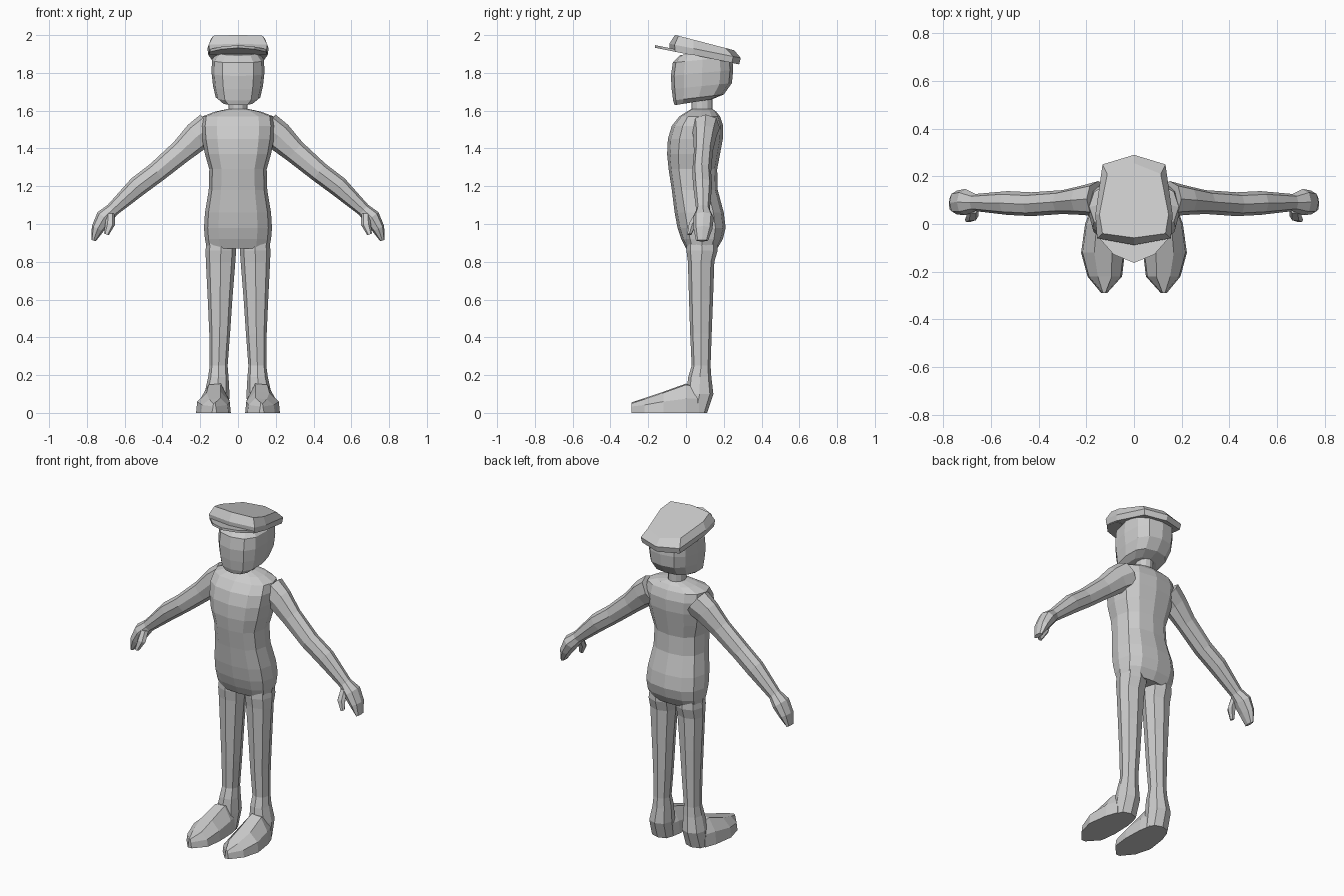
import bpy, bmesh
from math import sin, cos, pi
from mathutils import Vector


def loft(name, rings, mirror=False):
    """Skin a list of equal-length point rings and close both ends."""
    bm = bmesh.new()
    rows = [[bm.verts.new(p) for p in r] for r in rings]
    n = len(rows[0])
    for a, b in zip(rows, rows[1:]):
        for i in range(n):
            j = (i + 1) % n
            bm.faces.new((a[i], a[j], b[j], b[i]))
    bm.faces.new(rows[0])
    bm.faces.new(rows[-1])
    bmesh.ops.recalc_face_normals(bm, faces=bm.faces)
    me = bpy.data.meshes.new(name)
    bm.to_mesh(me)
    bm.free()
    ob = bpy.data.objects.new(name, me)
    bpy.context.collection.objects.link(ob)
    if mirror:
        ob.modifiers.new("Mirror", 'MIRROR')
    return ob


def outline(n, power=2.0):
    """Unit rounded cross-section."""
    def f(v):
        return (1 if v >= 0 else -1) * abs(v) ** (2 / power)
    return [(f(round(cos(2 * pi * i / n), 6)), f(round(sin(2 * pi * i / n), 6)))
            for i in range(n)]


def stack(name, levels, n, power=2.0, mirror=False, tilt=0.0):
    """Horizontal rings from (z, x min, x max, y front, y back)."""
    rings = []
    for z, x0, x1, y0, y1 in levels:
        rings.append([((x0 + x1) / 2 + u * (x1 - x0) / 2,
                       (y0 + y1) / 2 + v * (y1 - y0) / 2,
                       z + tilt * v) for u, v in outline(n, power)])
    return loft(name, rings, mirror)


def limb(name, stations, n):
    """Rings square to a path in x-z from (x, z, y, half thickness, half depth)."""
    rings = []
    for i, (x, z, y, t, d) in enumerate(stations):
        a, b = stations[max(i - 1, 0)], stations[min(i + 1, len(stations) - 1)]
        along = Vector((b[0] - a[0], 0, b[1] - a[1])).normalized()
        side = Vector((-along.z, 0, along.x))
        rings.append([Vector((x, y + v * d, z)) + side * u * t
                      for u, v in outline(n, 2.2)])
    return loft(name, rings, True)


# torso, from hips to neck base
torso = [(0.87, .165, 0.00, .165), (0.92, .175, -.025, .195), (0.98, .18, -.045, .21),
         (1.06, .175, -.06, .20), (1.18, .155, -.075, .168), (1.29, .152, -.092, .165),
         (1.37, .175, -.10, .18), (1.45, .19, -.096, .195), (1.52, .195, -.075, .197),
         (1.57, .188, -.035, .18), (1.595, .12, .005, .16), (1.61, .05, .03, .14)]
stack("torso", [(z, -w, w, f, b) for z, w, f, b in torso], 12, 2.5)

# neck
stack("neck", [(1.58, -.05, .05, .03, .14), (1.68, -.05, .05, .03, .14)], 12)

# legs with heel
stack("leg", [(.92, .012, .165, .005, .165), (.86, .010, .172, .002, .168),
              (.80, .014, .17, .01, .15), (.60, .03, .16, .016, .143),
              (.42, .042, .152, .022, .136), (.25, .055, .15, .03, .13),
              (.19, .05, .158, .012, .134), (.10, .045, .178, .0, .145),
              (.0, .05, .18, -.01, .112)], 8, 2.3, True)

# feet: (y, inner x, outer x, side height, ridge height)
feet = []
for y, xi, xo, zs, zr in [(.07, .055, .18, .10, .14), (.0, .042, .205, .10, .155),
                          (-.12, .038, .222, .08, .112), (-.22, .05, .195, .056, .078),
                          (-.289, .112, .138, .045, .055)]:
    m = (xi + xo) / 2
    w = (xo - xi) * .2
    feet.append([(xi, y, 0), (xo, y, 0), (xo - .006, y, zs * .75),
                 (m + w, y, zr - .006), (m - w, y, zr), (xi + .006, y, zs * .75)])
loft("foot", feet, True)

# arms, hands and thumbs
wrist = (.665, 1.075, .09, .036, .036)
limb("arm", [(.15, 1.51, .105, .085, .075), (.215, 1.465, .10, .078, .062),
             (.30, 1.385, .092, .063, .05), (.43, 1.275, .083, .055, .05),
             (.53, 1.20, .088, .054, .05), wrist], 8)
limb("hand", [wrist, (.708, 1.035, .092, .045, .055), (.743, .975, .09, .034, .05),
              (.765, .912, .085, .012, .032)], 8)
limb("thumb", [(.675, 1.055, .065, .022, .022), (.677, 1.0, .035, .026, .022),
               (.697, .945, .018, .013, .012)], 6)

# head, chin lower than the nape
head = stack("head", [(1.645, -.085, .085, -.06, .14), (1.67, -.118, .118, -.068, .20),
                      (1.73, -.132, .132, -.076, .243), (1.80, -.14, .14, -.08, .25),
                      (1.87, -.138, .138, -.07, .245), (1.91, -.11, .11, -.03, .18)],
             12, 2.6, tilt=.016)

# cap crown: half outline walked front to back, then mirrored
half = [(0, -.088), (.155, -.06), (.162, .04), (.132, .25), (0, .29)]
half_top = [(0, -.058), (.132, -.04), (.145, .04), (.112, .21), (0, .255)]


def full(pts):
    return pts + [(-x, y) for x, y in pts[-2:0:-1]]


def rim(y):
    return 1.903 - .2 * y


loft("cap_crown", [[(x * .97, y * .97, rim(y)) for x, y in full(half)],
                   [(x, y, rim(y) + .034) for x, y in full(half)],
                   [(x, y, 1.986 - .26 * y) for x, y in full(half_top)]])

# cap peak: thin sloping plate
peak = full([(0, -.163), (.085, -.128), (.15, -.055), (.15, .03), (0, .03)])
loft("cap_peak", [[(x, y, rim(y) - .003 + h) for x, y in peak] for h in (0, .014)])
